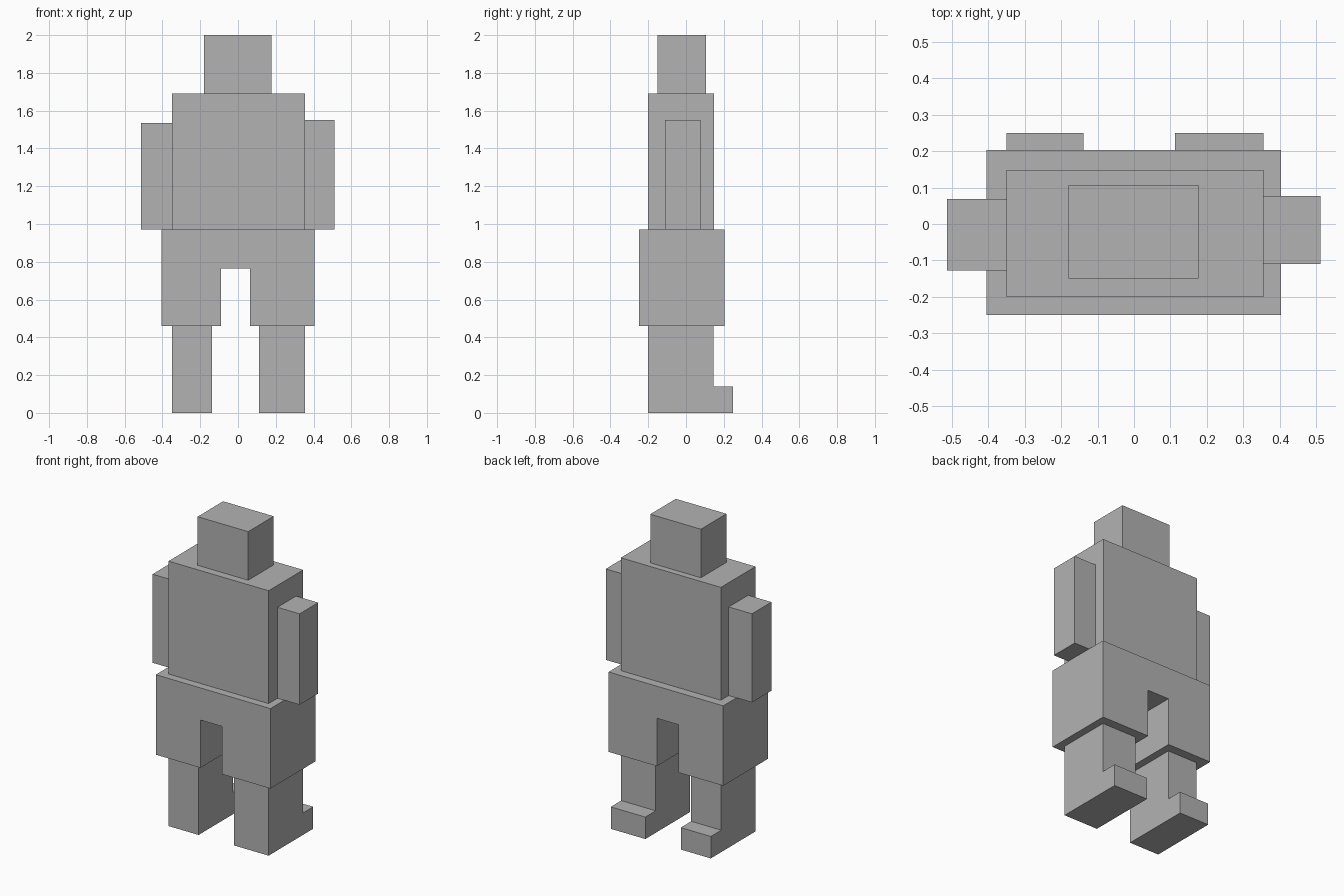
import bpy
import bmesh

if "Cube" in bpy.data.objects:
    bpy.data.objects.remove(bpy.data.objects["Cube"], do_unlink=True)

grey = bpy.data.materials.new("plain grey")
grey.use_nodes = True
colour = (0.45, 0.45, 0.45, 1)
grey.diffuse_color = colour
grey.node_tree.nodes["Principled BSDF"].inputs["Base Color"].default_value = colour


def prism(name, outline, start, end, along="y"):
    """Extrude an outline in (x, z) along y, or in (y, z) along x."""
    def place(a, z, depth):
        return (a, depth, z) if along == "y" else (depth, a, z)

    bm = bmesh.new()
    face = bm.faces.new([bm.verts.new(place(a, z, start)) for a, z in outline])
    result = bmesh.ops.extrude_face_region(bm, geom=[face])
    for v in result["geom"]:
        if isinstance(v, bmesh.types.BMVert):
            v.co["xyz".index(along)] = end
    bmesh.ops.recalc_face_normals(bm, faces=bm.faces)
    mesh = bpy.data.meshes.new(name)
    bm.to_mesh(mesh)
    bm.free()
    mesh.materials.append(grey)
    obj = bpy.data.objects.new(name, mesh)
    bpy.context.collection.objects.link(obj)
    return obj


def box(name, x, y, z):
    outline = [(x[0], z[0]), (x[1], z[0]), (x[1], z[1]), (x[0], z[1])]
    return prism(name, outline, *y)


HIP, WAIST, SHOULDER = 0.46, 0.97, 1.69

# Head, torso and arms
box("head", (-0.18, 0.177), (-0.15, 0.107), (SHOULDER, 2))
box("torso", (-0.35, 0.356), (-0.2, 0.148), (WAIST, SHOULDER))
box("left_arm", (0.356, 0.512), (-0.11, 0.077), (WAIST, 1.55))
box("right_arm", (-0.514, -0.35), (-0.127, 0.069), (WAIST, 1.535))

# Wide shorts with a gap between the legs
shorts = [(-0.405, HIP), (-0.09, HIP), (-0.09, 0.765), (0.063, 0.765),
          (0.063, HIP), (0.404, HIP), (0.404, WAIST), (-0.405, WAIST)]
prism("shorts", shorts, -0.25, 0.203)

# Lower legs, each in one piece with its foot
leg = [(-0.2, 0), (0.25, 0), (0.25, 0.14), (0.145, 0.14),
       (0.145, HIP), (-0.2, HIP)]
prism("left_leg", leg, 0.112, 0.356, "x")
prism("right_leg", leg, -0.35, -0.138, "x")
